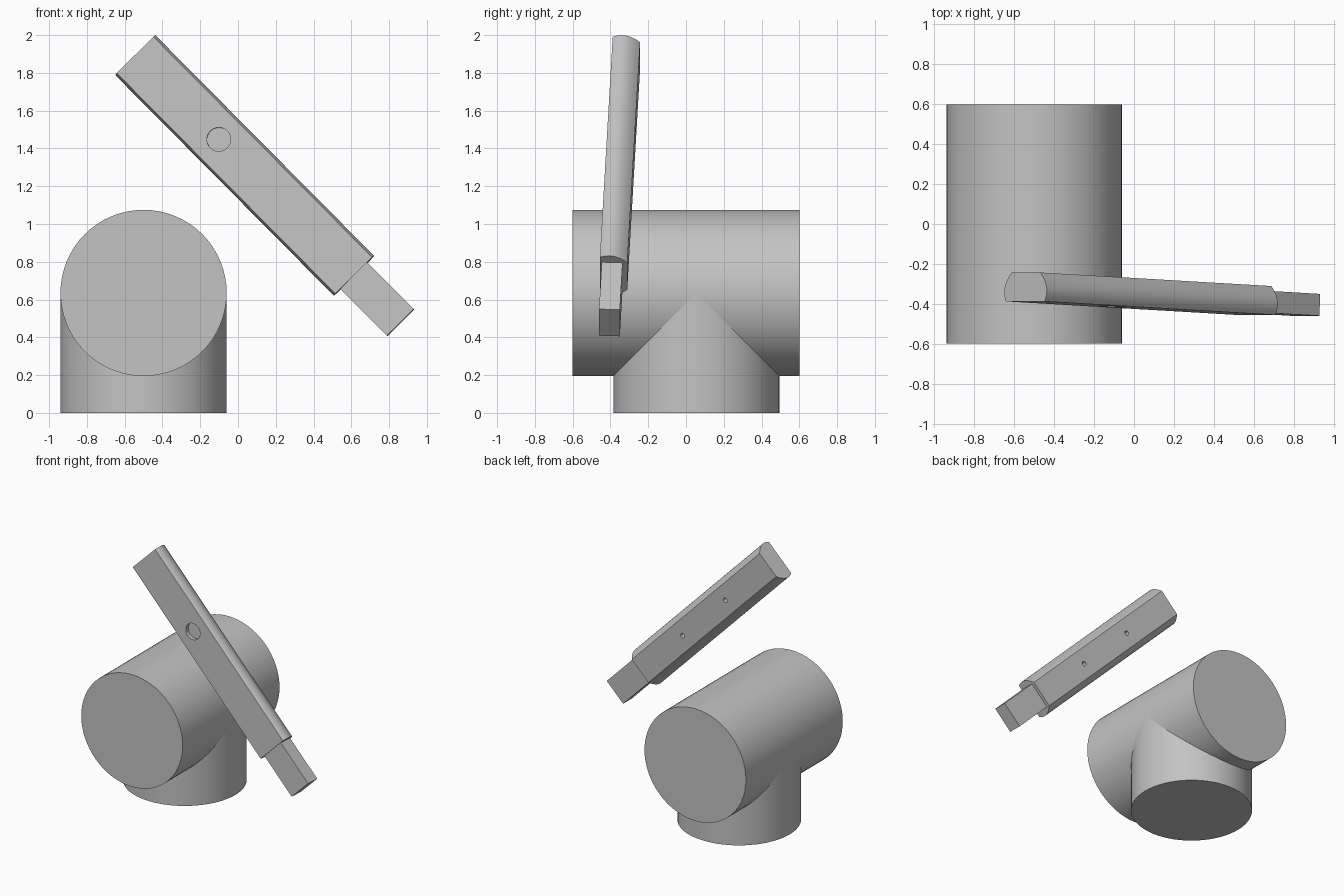
import bpy, bmesh, math
from mathutils import Matrix, Vector

if "Cube" in bpy.data.objects:
    bpy.data.objects.remove(bpy.data.objects["Cube"])

# Single plain grey material
GREY = (0.55, 0.55, 0.55, 1)
grey = bpy.data.materials.new("plain grey")
grey.use_nodes = True
grey.diffuse_color = GREY
grey.node_tree.nodes["Principled BSDF"].inputs["Base Color"].default_value = GREY


def finish(obj):
    bpy.ops.object.select_all(action='DESELECT')
    obj.select_set(True)
    bpy.context.view_layer.objects.active = obj
    bpy.ops.object.shade_smooth_by_angle(angle=math.radians(30))


def cylinder(name, centre, radius, depth, rotation=(0, 0, 0), sides=64):
    bpy.ops.mesh.primitive_cylinder_add(vertices=sides, radius=radius, depth=depth,
                                        location=centre, rotation=rotation)
    obj = bpy.context.object
    obj.name = name
    obj.data.materials.append(grey)
    return obj


def prism(name, profile, start, end, frame):
    """Extrude a (width, thickness) profile along the local length axis."""
    bm = bmesh.new()
    face = bm.faces.new([bm.verts.new((w, t, start)) for w, t in profile])
    out = bmesh.ops.extrude_face_region(bm, geom=[face])
    moved = [g for g in out["geom"] if isinstance(g, bmesh.types.BMVert)]
    bmesh.ops.translate(bm, verts=moved, vec=(0, 0, end - start))
    bmesh.ops.recalc_face_normals(bm, faces=bm.faces)
    mesh = bpy.data.meshes.new(name)
    bm.to_mesh(mesh)
    bm.free()
    obj = bpy.data.objects.new(name, mesh)
    bpy.context.collection.objects.link(obj)
    obj.matrix_world = frame
    mesh.materials.append(grey)
    return obj


# Horizontal barrel on an upright post of equal radius
RADIUS = 0.44
finish(cylinder("barrel", (-0.5, 0, 0.635), RADIUS, 1.2, (math.pi / 2, 0, 0)))
finish(cylinder("post", (-0.5, 0.055, 0.3175), RADIUS, 0.635))

# Slanted frame of the bar: x = width, y = thickness, z = length
top = Vector((-0.545, -0.388, 1.895))
along = Vector((1.16, -0.068, -1.17)).normalized()
across = Vector((-1.17, 0, -1.16)).normalized()
through = along.cross(across)
frame = Matrix((across, through, along)).transposed().to_4x4()
frame.translation = top
LENGTH, THICK = 1.645, 0.145

# Bar with flat front and back and bulging long sides
side = []
for i in range(11):
    t = THICK * i / 10
    drop = t - 0.05
    side.append((0.15 - drop ** 2 * 5.4, t))
profile = side + [(-w, t) for w, t in reversed(side)]
bar = prism("bar", profile, 0, LENGTH, frame)

# Shallow round recess in front, two pin holes behind
holes = [(0, 0.63, 0.063, 0.06), (THICK, LENGTH / 3, 0.018, 0.08),
         (THICK, LENGTH * 2 / 3, 0.018, 0.08)]
for t, s, radius, depth in holes:
    cutter = cylinder("hole_cutter", (0, 0, 0), radius, depth, sides=32)
    cutter.matrix_world = frame @ Matrix.Translation((0, t, s)) @ Matrix.Rotation(math.pi / 2, 4, 'X')
    cutter.hide_render = True
    bpy.context.view_layer.update()
    cut = bar.modifiers.new("hole", 'BOOLEAN')
    cut.operation = 'DIFFERENCE'
    cut.solver = 'EXACT'
    cut.object = cutter
    bpy.context.view_layer.objects.active = bar
    bpy.ops.object.modifier_apply(modifier=cut.name)
    bpy.data.objects.remove(cutter)
finish(bar)

# Square tongue at the lower end
tongue_profile = [(0.1, 0.01), (0.1, 0.12), (-0.1, 0.12), (-0.1, 0.01)]
finish(prism("tongue", tongue_profile, LENGTH - 0.05, LENGTH + 0.35, frame))
